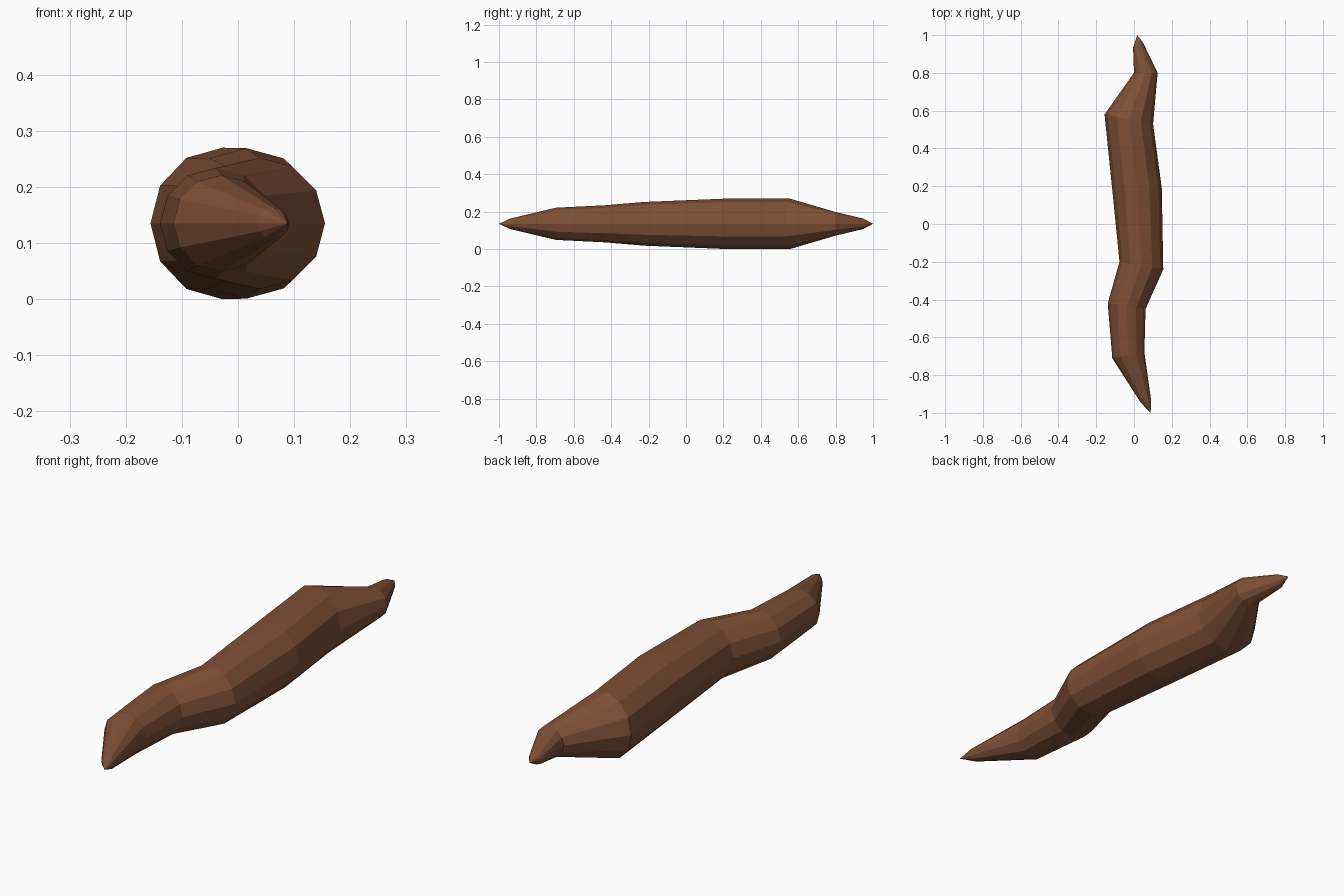
import bpy, bmesh, math
from mathutils import Vector

if "Cube" in bpy.data.objects:
    bpy.data.objects.remove(bpy.data.objects["Cube"])

SIDES = 12
MID_Z = 0.135

# cross-sections: left (x, y), right (x, y), half height
RINGS = [
    ((0.035, -0.945), (0.091, -0.935), 0.028),
    ((-0.115, -0.71), (0.055, -0.68), 0.086),
    ((-0.139, -0.42), (0.061, -0.45), 0.099),
    ((-0.077, -0.20), (0.155, -0.24), 0.117),
    ((-0.117, 0.20), (0.147, 0.19), 0.134),
    ((-0.156, 0.58), (0.101, 0.53), 0.135),
    ((0.0, 0.80), (0.125, 0.80), 0.063),
    ((-0.005, 0.935), (0.048, 0.96), 0.028),
]
FRONT_TIP = (0.088, -1.0, MID_Z)
BACK_TIP = (0.017, 1.0, MID_Z)

bark = bpy.data.materials.new("brown_bark")
bark.diffuse_color = (0.21, 0.08, 0.037, 1)
bark.use_nodes = True
bark.node_tree.nodes["Principled BSDF"].inputs["Base Color"].default_value = bark.diffuse_color

bm = bmesh.new()


def make_ring(left, right, height):
    left, right = Vector((*left, MID_Z)), Vector((*right, MID_Z))
    mid, half = (left + right) / 2, (right - left) / 2
    ring = []
    for i in range(SIDES):
        a = 2 * math.pi * i / SIDES
        ring.append(bm.verts.new(mid + half * math.cos(a) + Vector((0, 0, height * math.sin(a)))))
    return ring


# crooked body
rings = [make_ring(*r) for r in RINGS]
for a, b in zip(rings, rings[1:]):
    for i in range(SIDES):
        j = (i + 1) % SIDES
        bm.faces.new((a[i], a[j], b[j], b[i]))

# pointed ends
for tip, ring in ((FRONT_TIP, rings[0]), (BACK_TIP, rings[-1])):
    apex = bm.verts.new(tip)
    for i in range(SIDES):
        bm.faces.new((apex, ring[i], ring[(i + 1) % SIDES]))

bmesh.ops.recalc_face_normals(bm, faces=bm.faces)
mesh = bpy.data.meshes.new("stick")
bm.to_mesh(mesh)
bm.free()
mesh.materials.append(bark)
bpy.context.collection.objects.link(bpy.data.objects.new("stick", mesh))
